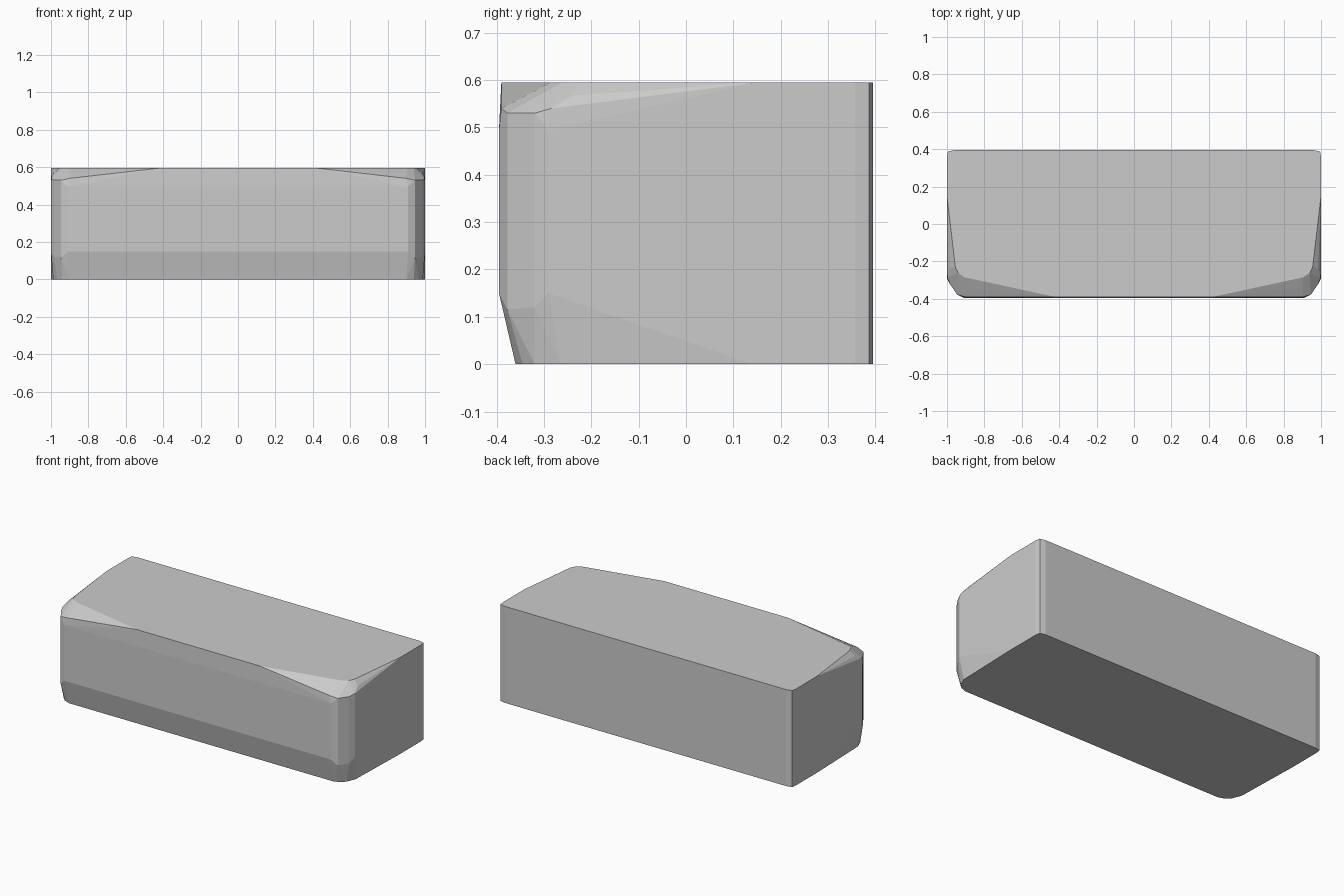
import bpy, bmesh
from math import radians

if "Cube" in bpy.data.objects:
    bpy.data.objects.remove(bpy.data.objects["Cube"])

# Right half of the body, as outlines at each level (x, y)
back = [(0.96, 0.395), (0.995, 0.387), (1.0, 0.357)]
corner = [(0.91, -0.395), (0.946, -0.377), (0.985, -0.32), (1.0, -0.29)]

half = [(x, y, z) for x, y in back for z in (0.0, 0.595)]

# Base: the front and its corner tuck in towards the floor
half += [(x, y, 0.0) for x, y in
         [(1.0, 0.14), (0.988, -0.265), (0.965, -0.32), (0.94, -0.345), (0.9, -0.36)]]

# Rounded upright corner, with its lower and upper ends
for (x, y), low, high in zip(corner, (0.15, 0.115, 0.12, 0.15), (0.495, 0.53, 0.53, 0.495)):
    half += [(x, y, low), (x, y, high)]

# Tapered top bevels running out along the side and the front
half += [(0.998, -0.285, 0.54), (0.985, -0.24, 0.567),
         (0.9, -0.39, 0.54), (0.88, -0.345, 0.567)]

# Top face outline
half += [(x, y, 0.595) for x, y in
         [(1.0, 0.15), (0.955, -0.23), (0.94, -0.262), (0.905, -0.285), (0.42, -0.39)]]

# Mirror the half and wrap it in one faceted skin
bm = bmesh.new()
for side in (1, -1):
    for x, y, z in half:
        bm.verts.new((side * x, y, z))
bmesh.ops.convex_hull(bm, input=bm.verts[:])
bmesh.ops.delete(bm, geom=[v for v in bm.verts if not v.link_faces], context='VERTS')
bmesh.ops.dissolve_limit(bm, angle_limit=radians(0.5), verts=bm.verts[:], edges=bm.edges[:])
bmesh.ops.recalc_face_normals(bm, faces=bm.faces[:])

mesh = bpy.data.meshes.new("rounded_block")
bm.to_mesh(mesh)
bm.free()
block = bpy.data.objects.new("rounded_block", mesh)
bpy.context.collection.objects.link(block)
